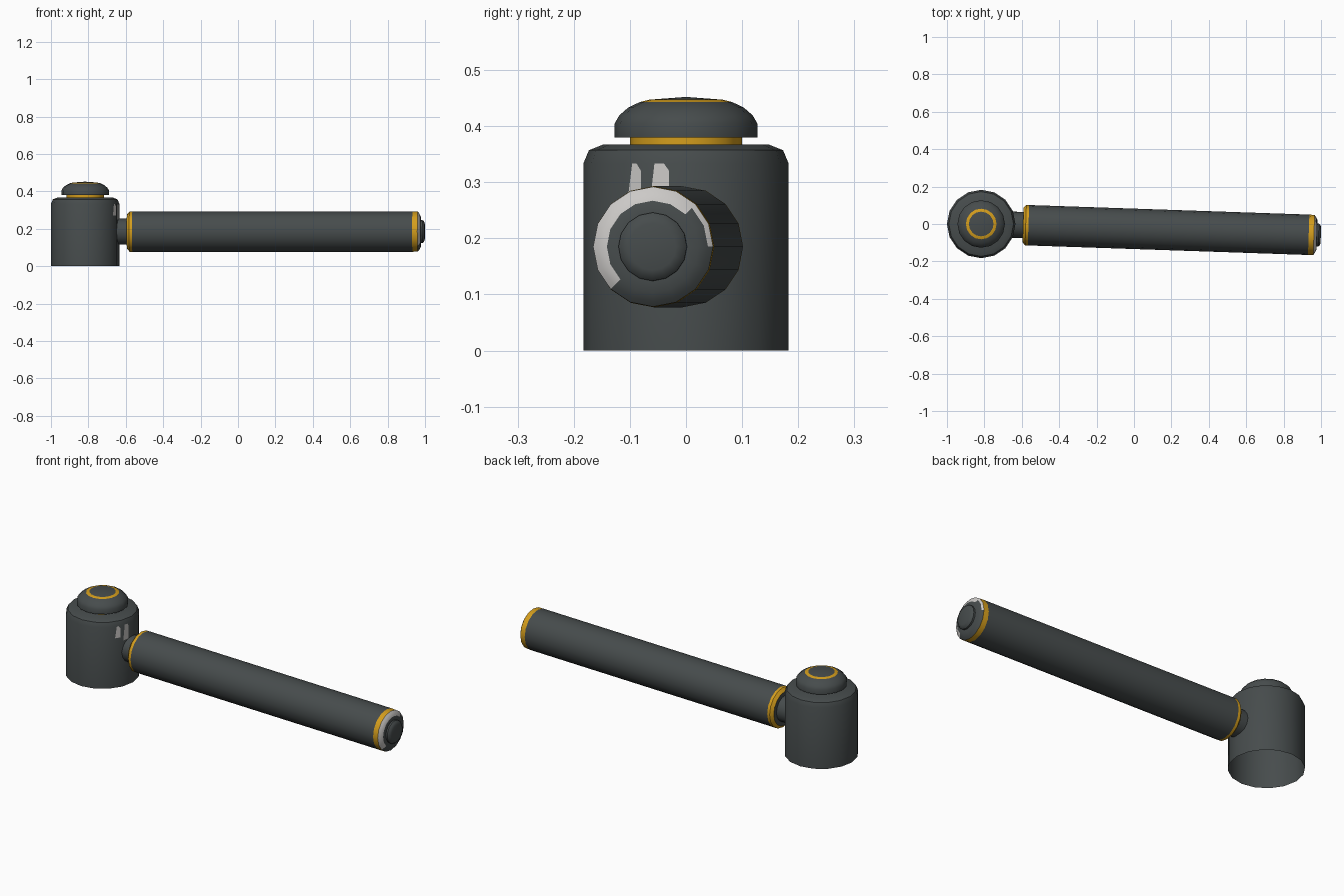
import bpy, bmesh, math
from mathutils import Matrix, Vector

if "Cube" in bpy.data.objects:
    bpy.data.objects.remove(bpy.data.objects["Cube"])


def material(name, rgb):
    m = bpy.data.materials.new(name)
    m.diffuse_color = (*rgb, 1)
    m.use_nodes = True
    m.node_tree.nodes["Principled BSDF"].inputs["Base Color"].default_value = m.diffuse_color
    return m


MATS = [material("charcoal", (0.062, 0.072, 0.073)),
        material("gold", (0.66, 0.34, 0.012)),
        material("worn_light_grey", (0.60, 0.585, 0.57))]
DARK, GOLD, LIGHT = range(3)
SIDES = 16
BODY_X, BODY_R = -0.817, 0.183


def finish(bm, name, matrix):
    me = bpy.data.meshes.new(name)
    bm.to_mesh(me)
    bm.free()
    for m in MATS:
        me.materials.append(m)
    ob = bpy.data.objects.new(name, me)
    bpy.context.collection.objects.link(ob)
    ob.matrix_world = matrix
    bpy.ops.object.select_all(action='DESELECT')
    ob.select_set(True)
    bpy.context.view_layer.objects.active = ob
    bpy.ops.object.shade_smooth_by_angle(angle=math.radians(40))
    return ob


def lathe(name, profile, bands, matrix, rule=None):
    """Spin (radius, height) points about z; bands maps a band number to a colour."""
    bm = bmesh.new()
    rings = []
    for r, h in profile:
        if r == 0:
            rings.append([bm.verts.new((0, 0, h))] * SIDES)
        else:
            rings.append([bm.verts.new((r * math.cos(a), r * math.sin(a), h))
                          for a in (2 * math.pi * i / SIDES for i in range(SIDES))])
    for b in range(len(rings) - 1):
        lo, hi = rings[b], rings[b + 1]
        for i in range(SIDES):
            j = (i + 1) % SIDES
            f = bm.faces.new(list(dict.fromkeys((lo[i], lo[j], hi[j], hi[i]))))
            colour = rule(b, (i + 0.5) * 360 / SIDES) if rule else None
            f.material_index = bands.get(b, DARK) if colour is None else colour
    return finish(bm, name, matrix)


upright = Matrix.Translation((BODY_X, 0, 0))

# Upright body, open underneath
lathe("body", [(BODY_R, 0), (BODY_R, 0.333), (0.173, 0.357), (0.148, 0.367), (0, 0.368)],
      {}, upright)

# Push cap with gold neck and gold ring on top
lathe("cap", [(0.1, 0.36), (0.1, 0.38), (0.127, 0.38), (0.127, 0.405), (0.119, 0.419),
              (0.103, 0.433), (0.082, 0.443), (0.066, 0.447), (0, 0.452)],
      {0: GOLD, 6: GOLD}, upright)

# Long handle, local z along its axis, local x = world y, local y = world z
tilt = math.radians(-1.95)
axes = Matrix(((0, 0, 1, 0), (1, 0, 0, 0), (0, 1, 0, 0), (0, 0, 0, 1)))
handle_frame = Matrix.Translation((BODY_X, 0.002, 0.185)) @ Matrix.Rotation(tilt, 4, 'Z') @ axes


def worn_end(band, angle):
    # worn patch over the upper left of the end cap
    if band in (7, 8) and 45 < angle < 235:
        return LIGHT
    if band == 7 and 10 < angle < 45:
        return LIGHT
    return None


lathe("handle", [(0.07, 0.15), (0.07, 0.224), (0.092, 0.224), (0.108, 0.238), (0.108, 0.253),
                 (0.108, 1.752), (0.107, 1.78), (0.098, 1.787), (0.082, 1.795), (0.061, 1.796),
                 (0.061, 1.805), (0.054, 1.813), (0.042, 1.817), (0, 1.817)],
      {2: GOLD, 3: GOLD, 5: GOLD}, handle_frame,
      lambda b, a: worn_end(b + 1, a))


# Worn marks on the body above the handle joint, as thin plates on its facets
def facet_point(deg, z):
    step = 360 / SIDES
    mid = (math.floor(deg / step) + 0.5) * step
    r = BODY_R * math.cos(math.radians(step / 2)) / math.cos(math.radians(deg - mid)) + 0.0015
    a = math.radians(deg)
    return Vector((r * math.cos(a), r * math.sin(a), z))


for k, (a0, a1, low) in enumerate([(-35, -26, 0.27), (-21, -9.5, 0.25)]):
    bm = bmesh.new()
    bm.faces.new([bm.verts.new(facet_point(a, z)) for a, z in
                  ((a0, low), (a1, low), (a1, 0.32), (a1 - 3, 0.333), (a0 + 3, 0.333))])
    for f in bm.faces:
        f.material_index = LIGHT
    finish(bm, f"worn_mark_{k + 1}", upright)
